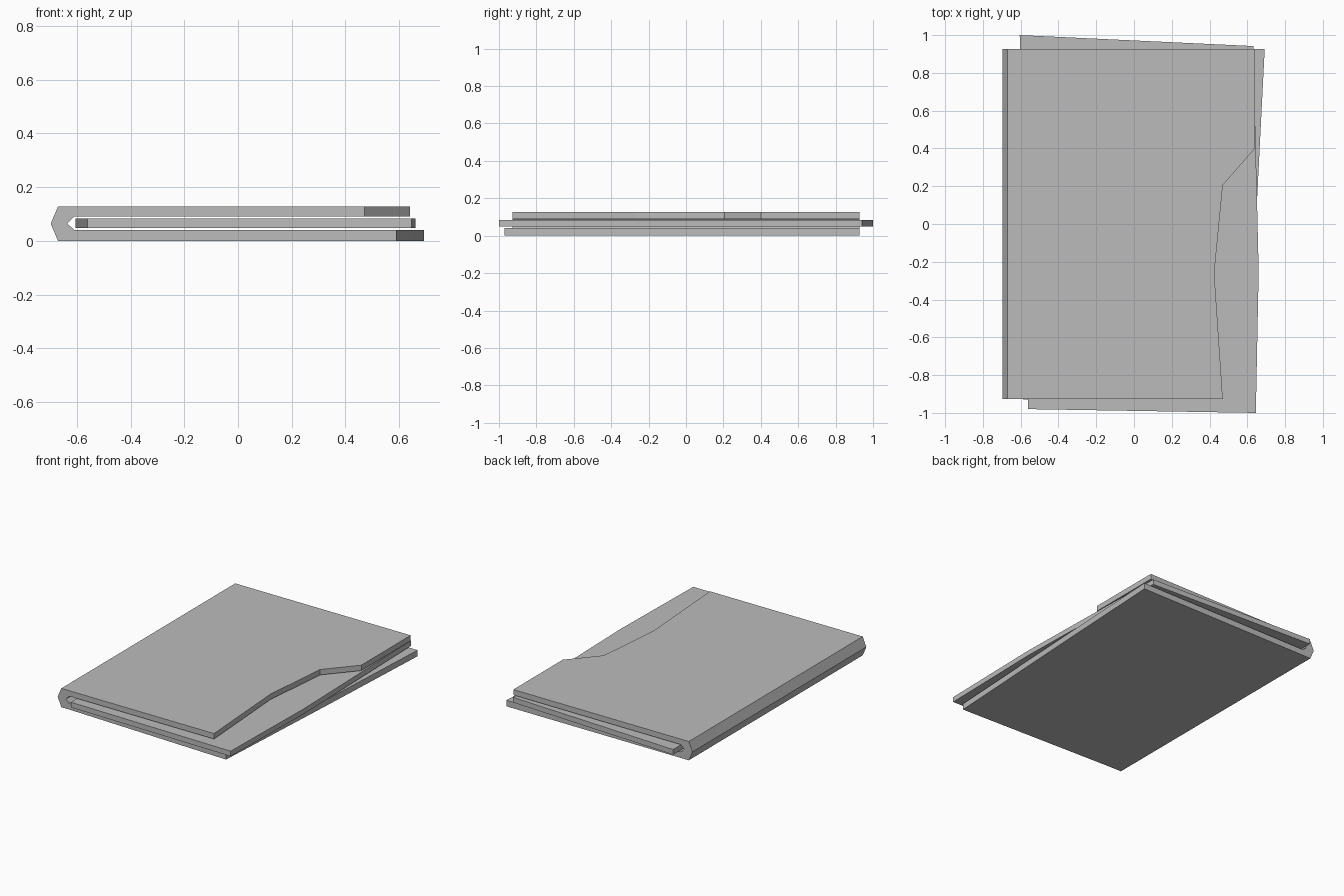
import bpy, bmesh
from mathutils import Vector

cube = bpy.data.objects.get("Cube")
if cube:
    bpy.data.objects.remove(cube, do_unlink=True)

grey = bpy.data.materials.new("plain_grey")
grey.use_nodes = True
colour = (0.5, 0.5, 0.5, 1)
grey.diffuse_color = colour
grey.node_tree.nodes["Principled BSDF"].inputs["Base Color"].default_value = colour


def add_prism(bm, near, far, open_sides=()):
    """Join two matching outlines; open_sides lists walls to leave out."""
    a = [bm.verts.new(p) for p in near]
    b = [bm.verts.new(p) for p in far]
    bm.faces.new(a)
    bm.faces.new(b[::-1])
    n = len(a)
    for i in range(n):
        if i not in open_sides:
            j = (i + 1) % n
            bm.faces.new((a[i], b[i], b[j], a[j]))


def add_sheet(bm, outline, low, high, open_sides=()):
    add_prism(bm, [(x, y, low) for x, y in outline],
              [(x, y, high) for x, y in outline], open_sides)


def finish(bm, name):
    bmesh.ops.remove_doubles(bm, verts=bm.verts, dist=0.0005)
    bmesh.ops.recalc_face_normals(bm, faces=bm.faces)
    mesh = bpy.data.meshes.new(name)
    bm.to_mesh(mesh)
    bm.free()
    mesh.materials.append(grey)
    bpy.context.collection.objects.link(bpy.data.objects.new(name, mesh))


# Heights of the folded layers and the line where the spine meets them
TOP, TOP_LOW, BASE_HIGH, MID = 0.127, 0.09, 0.041, 0.064
FOLD, END = -0.61, 0.927

# Folded cover: angular spine with an upper and a lower flap
cover = bmesh.new()
spine = [(FOLD, TOP), (-0.67, TOP), (-0.697, MID), (-0.67, 0), (FOLD, 0),
         (FOLD, BASE_HIGH), (-0.635, MID), (FOLD, TOP_LOW)]
add_prism(cover, [(x, -END, z) for x, z in spine],
          [(x, END, z) for x, z in spine], open_sides=(4, 7))
upper = [(FOLD, END), (FOLD, -END), (0.47, -END), (0.425, -0.26),
         (0.47, 0.205), (0.64, 0.40), (0.64, END)]
add_sheet(cover, upper, TOP_LOW, TOP, open_sides=(0,))
lower = [(FOLD, END), (FOLD, -END), (0.59, -0.97), (0.65, 0.1), (0.692, END)]
add_sheet(cover, lower, 0, BASE_HIGH, open_sides=(0,))
finish(cover, "folded_cover")

# Loose sheet tucked between the flaps
sheet = bmesh.new()
add_sheet(sheet, [(-0.605, 1.0), (-0.56, -0.98), (0.645, -1.0),
                  (0.66, -0.25), (0.632, 0.942)], 0.048, 0.083)
finish(sheet, "inner_sheet")
